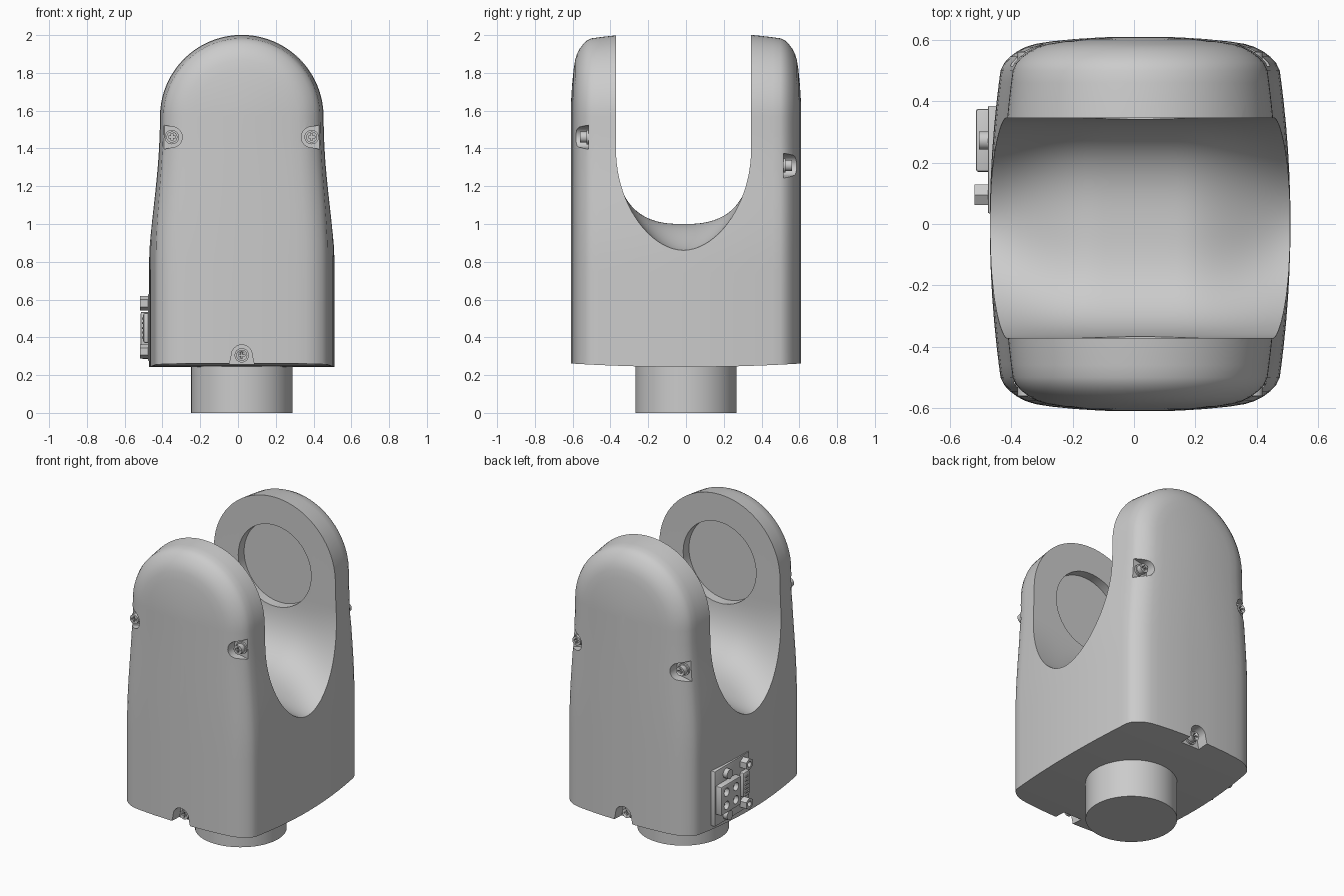
import bpy, bmesh
from math import sin, cos, pi, radians
from mathutils import Vector, Matrix

if "Cube" in bpy.data.objects:
    bpy.data.objects.remove(bpy.data.objects["Cube"])

CX = 0.02  # body centre in x


def finish(name, bm, angle=30):
    bmesh.ops.recalc_face_normals(bm, faces=bm.faces[:])
    me = bpy.data.meshes.new(name)
    bm.to_mesh(me)
    bm.free()
    ob = bpy.data.objects.new(name, me)
    bpy.context.collection.objects.link(ob)
    smooth(ob, angle)
    return ob


def select(ob):
    bpy.ops.object.select_all(action='DESELECT')
    ob.select_set(True)
    bpy.context.view_layer.objects.active = ob


def smooth(ob, angle=30):
    select(ob)
    bpy.ops.object.shade_smooth_by_angle(angle=radians(angle))


def loft(name, rings):
    """Skin closed rings of equal length and cap both ends."""
    bm = bmesh.new()
    vs = [[bm.verts.new(p) for p in r] for r in rings]
    n = len(vs[0])
    for a, b in zip(vs, vs[1:]):
        for i in range(n):
            j = (i + 1) % n
            bm.faces.new((a[i], a[j], b[j], b[i]))
    bm.faces.new(vs[0])
    bm.faces.new(vs[-1])
    return finish(name, bm)


def cyl(name, a, b, r, seg=32):
    a, b = Vector(a), Vector(b)
    d = b - a
    m = Matrix.Translation((a + b) / 2) @ d.to_track_quat('Z', 'Y').to_matrix().to_4x4()
    bm = bmesh.new()
    bmesh.ops.create_cone(bm, cap_ends=True, segments=seg, radius1=r, radius2=r,
                          depth=d.length, matrix=m)
    return finish(name, bm)


def box(name, lo, hi, bevel=0.0):
    lo, hi = Vector(lo), Vector(hi)
    bm = bmesh.new()
    bmesh.ops.create_cube(bm, size=1, matrix=Matrix.Translation((lo + hi) / 2)
                          @ Matrix.Diagonal((*(hi - lo), 1)))
    if bevel:
        bmesh.ops.bevel(bm, geom=bm.edges[:], offset=bevel, segments=2,
                        profile=0.5, affect='EDGES')
    return finish(name, bm)


def cut(ob, cutter):
    cutter.hide_render = True
    mod = ob.modifiers.new("cut", 'BOOLEAN')
    mod.object = cutter
    mod.operation = 'DIFFERENCE'
    mod.solver = 'EXACT'
    select(ob)
    bpy.ops.object.modifier_apply(modifier=mod.name)
    bpy.data.objects.remove(cutter)


def ease(t):
    t = min(max(t, 0), 1)
    return t * t * (3 - 2 * t)


# Housing: arched front outline, inset towards the front and back faces
ARC_Z, ARC_R = 1.568, 0.45


def outline(y, d):
    bottom = 0.243 + 0.05 * y * y
    zs = [bottom + (ARC_Z - bottom) * i / 16 for i in range(16)]
    side = [(0.49 - 0.04 * ease((z - 0.8) / 0.77) - d, z) for z in zs]
    arch = [((ARC_R - d) * cos(pi * i / 40), ARC_Z + (ARC_R - d) * sin(pi * i / 40))
            for i in range(41)]
    pts = side + arch + [(-x, z) for x, z in reversed(side)]
    return [(CX + x, y, z) for x, z in pts]


half = [(y, 0.14 * y * y) for y in (0.08, 0.16, 0.24, 0.32, 0.4, 0.46, 0.5)]
half += [(0.525, 0.047), (0.545, 0.066), (0.563, 0.09), (0.577, 0.117), (0.587, 0.15),
         (0.595, 0.2), (0.603, 0.28), (0.608, 0.36), (0.61, 0.42)]
stations = [(-y, d) for y, d in reversed(half)] + [(0, 0)] + half
housing = loft("housing", [outline(y, d) for y, d in stations])


# Saddle-shaped slot between the two arms
def slot_ring(x):
    t = ease((abs(x - CX) - 0.13) / 0.42)
    t = min(t / ease(0.36 / 0.42), 1.1)
    depth, n = 0.4 + 0.14 * t, 2.6 - 0.7 * t
    ring = [(x, 0.345, 2.3), (x, -0.371, 2.3)]
    for i in range(41):
        c = -cos(pi * i / 40)
        s = max(0, 1 - abs(c) ** n) ** (1 / n)
        ring.append((x, -0.013 + 0.358 * c, 1.4 - depth * s))
    return ring


cut(housing, loft("slot_cutter", [slot_ring(CX - 0.6 + 1.2 * i / 40) for i in range(41)]))

# Round bearing recesses in the inner walls
cut(housing, cyl("recess_cutter", (CX, -0.43, 1.56), (CX, 0.405, 1.56), 0.26, 64))


# Screw pockets, open towards the nearest edge, with cross-head screws
def pocket(x, z, angle, side, floor):
    uv = [(0.055 * cos(pi / 2 + pi * i / 16), 0.055 * sin(pi / 2 + pi * i / 16))
          for i in range(17)] + [(0.14, -0.085), (0.14, 0.085)]
    ca, sa = cos(angle), sin(angle)
    ring = [(x + u * ca - v * sa, z + u * sa + v * ca) for u, v in uv]
    cut(housing, loft("pocket_cutter", [[(px, side * y, pz) for px, pz in ring]
                                        for y in (floor, 0.8)]))
    cyl("screw_washer", (x, side * (floor - 0.01), z), (x, side * (floor + 0.012), z), 0.038, 24)
    tip = side * (floor + 0.045)
    head = cyl("screw_head", (x, side * floor, z), (x, tip, z), 0.029, 24)
    for a, b in ((0.018, 0.005), (0.005, 0.018)):
        cut(head, box("cross_cutter", (x - a, tip - 0.015, z - b), (x + a, tip + 0.015, z + b)))


for side, z in ((-1, 1.46), (1, 1.31)):
    pocket(CX - 0.37, z, pi, side, 0.515)
    pocket(CX + 0.37, z, 0, side, 0.515)
    pocket(CX, 0.305, -pi / 2, side, 0.535)
smooth(housing)

# Round base
cyl("base_post", (CX, 0, 0), (CX, 0, 0.3), 0.268, 64)

# Connector panel on the left side
box("connector_plate", (-0.476, 0.035, 0.275), (-0.44, 0.385, 0.63), 0.004)
power = box("power_socket", (-0.515, 0.17, 0.35), (-0.45, 0.375, 0.535), 0.008)
for y in (0.225, 0.32):
    for z in (0.4, 0.485):
        cut(power, cyl("pin_cutter", (-0.6, y, z), (-0.485, y, z), 0.026, 20))
smooth(power)
for z in (0.315, 0.58):
    cyl("panel_screw", (-0.505, 0.272, z), (-0.46, 0.272, z), 0.03, 24)
box("data_socket", (-0.502, 0.062, 0.37), (-0.46, 0.128, 0.53), 0.012)
for i in range(5):
    for y in (0.08, 0.095, 0.11):
        z = 0.4 + i * 0.025
        cyl("data_pin", (-0.507, y, z), (-0.49, y, z), 0.005, 8)
for z in (0.325, 0.58):
    nut = cyl("hex_nut", (-0.52, 0.095, z), (-0.46, 0.095, z), 0.038, 6)
    cut(nut, cyl("nut_cutter", (-0.6, 0.095, z), (-0.495, 0.095, z), 0.018, 16))
